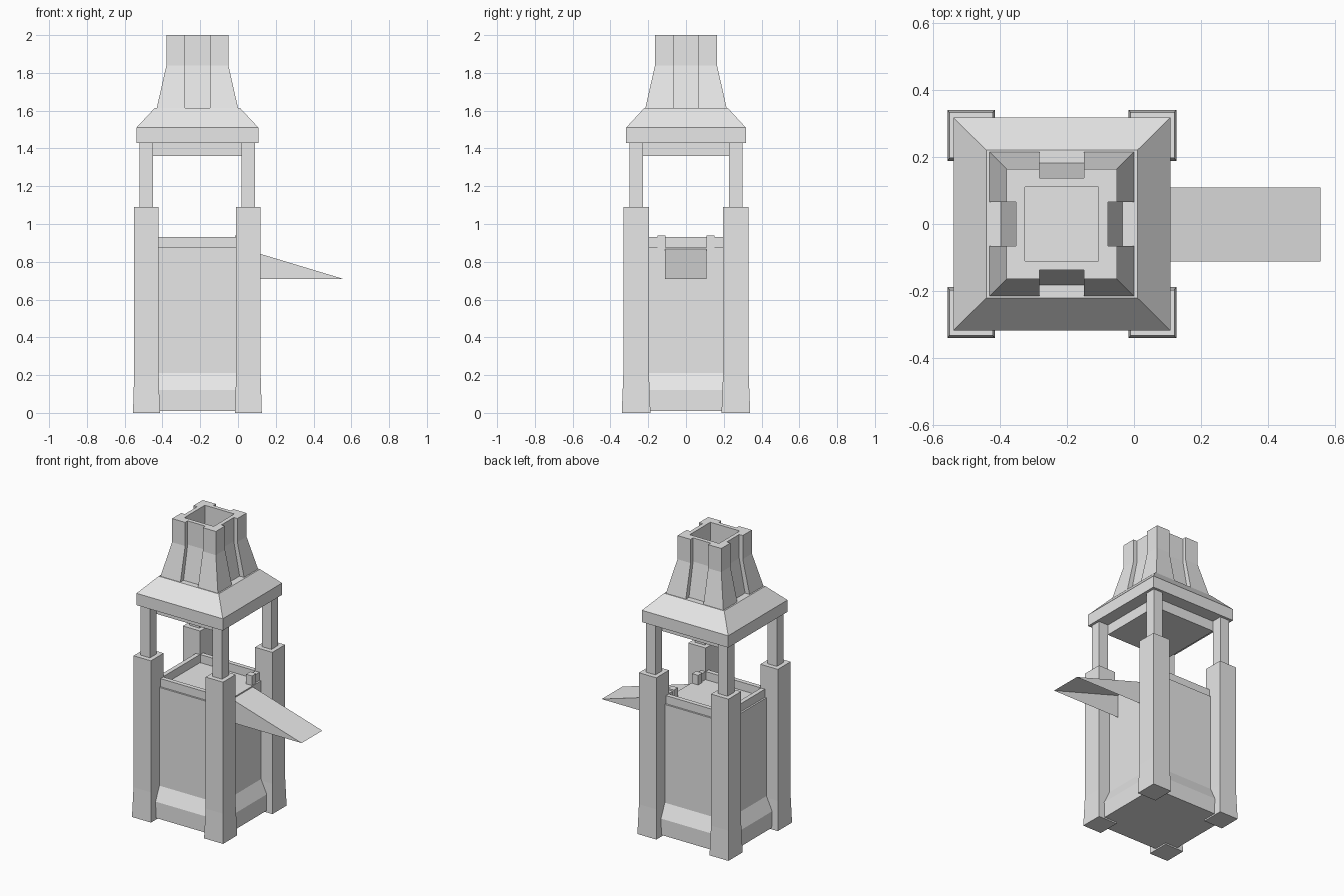
import bpy
import bmesh

cube = bpy.data.objects.get("Cube")
if cube:
    bpy.data.objects.remove(cube, do_unlink=True)

CX = -0.215  # tower axis

stone = bpy.data.materials.new("pale_grey_stone")
stone.use_nodes = True
GREY = (0.8, 0.8, 0.8, 1)
stone.diffuse_color = GREY
stone.node_tree.nodes["Principled BSDF"].inputs["Base Color"].default_value = GREY


def finish(name, bm):
    bmesh.ops.recalc_face_normals(bm, faces=bm.faces)
    mesh = bpy.data.meshes.new(name)
    bm.to_mesh(mesh)
    bm.free()
    mesh.materials.append(stone)
    obj = bpy.data.objects.new(name, mesh)
    bpy.context.collection.objects.link(obj)
    return obj


def loft(name, sections):
    """Join stacked outlines [(z, [(x, y), ...]), ...] into a closed solid."""
    bm = bmesh.new()
    rings = [[bm.verts.new((x, y, z)) for x, y in pts] for z, pts in sections]
    for low, high in zip(rings, rings[1:]):
        for i in range(len(low)):
            j = (i + 1) % len(low)
            bm.faces.new((low[i], low[j], high[j], high[i]))
    bm.faces.new(rings[0])
    bm.faces.new(rings[-1])
    return finish(name, bm)


def rect(cx, cy, hx, hy):
    return [(cx - hx, cy - hy), (cx + hx, cy - hy), (cx + hx, cy + hy), (cx - hx, cy + hy)]


def tower(name, levels, cx=CX, cy=0):
    """Rectangular tapered block from (z, half x, half y) levels."""
    return loft(name, [(z, rect(cx, cy, hx, hy)) for z, hx, hy in levels])


def box(name, x0, x1, y0, y1, z0, z1):
    return tower(name, [(z, (x1 - x0) / 2, (y1 - y0) / 2) for z in (z0, z1)],
                 (x0 + x1) / 2, (y0 + y1) / 2)


# Main body with a flared skirt
tower("body", [(0.01, 0.295, 0.285), (0.12, 0.295, 0.285), (0.21, 0.25, 0.24),
               (0.875, 0.25, 0.24)])

# Low parapet, open on the ramp side
RX, RY, T = 0.238, 0.228, 0.03
for side, sy in (("front", -1), ("back", 1)):
    y0, y1 = sorted((sy * RY, sy * (RY - T)))
    box(side + "_parapet", CX - RX, CX + RX, y0, y1, 0.87, 0.93)
    # Short wall and gate post beside the opening
    g0, g1 = sorted((sy * 0.13, sy * (RY - T)))
    box(side + "_gate_wall", CX + RX - T, CX + RX, g0, g1, 0.87, 0.93)
    box(side + "_gate_post", CX + 0.2, CX + 0.245, sy * 0.13 - 0.022, sy * 0.13 + 0.022, 0.86, 0.94)
box("right_parapet", CX - RX, CX - RX + T, T - RY, RY - T, 0.87, 0.93)

# Corner piers with slim upper posts
for xname, sx in (("left", 1), ("right", -1)):
    for yname, sy in (("front", -1), ("back", 1)):
        label = yname + "_" + xname
        px, py = CX + sx * 0.27, sy * 0.264
        tower(label + "_pier", [(0, 0.071, 0.076), (0.2, 0.065, 0.068), (1.09, 0.065, 0.068)], px, py)
        tower(label + "_post", [(1.08, 0.036, 0.036), (1.44, 0.036, 0.036)], px, py)

# Ramp: a thin wedge shell open underneath
bm = bmesh.new()
tip, base, top = [[bm.verts.new((x, y, z)) for y in (-0.112, 0.109)]
                  for x, z in ((0.555, 0.71), (0.005, 0.71), (0.005, 0.876))]
bm.faces.new((tip[0], tip[1], top[1], top[0]))
for i in (0, 1):
    bm.faces.new((tip[i], base[i], top[i]))
finish("ramp", bm)

# Roof: ceiling block, eaves and hipped slope
tower("ceiling", [(1.36, 0.236, 0.228), (1.44, 0.236, 0.228)])
tower("roof", [(1.43, 0.323, 0.317), (1.51, 0.323, 0.317), (1.615, 0.225, 0.22)])


# Chimney: tapered square with a groove up each side
def grooved(h, n, w=0.066):
    pts = []
    side = [(-h, -h), (-w, -h), (-w, -n), (w, -n), (w, -h)]
    for _ in range(4):
        pts += [(CX + x, y) for x, y in side]
        side = [(-y, x) for x, y in side]
    return pts


chimney = loft("chimney", [(1.61, grooved(0.216, 0.182)), (1.84, grooved(0.164, 0.137)),
                           (2.0, grooved(0.164, 0.137))])

# Square flue cut into the top
flue = box("flue_cutter", CX - 0.11, CX + 0.11, -0.11, 0.11, 1.65, 2.1)
flue.hide_render = True
flue.hide_set(True)
cut = chimney.modifiers.new("flue", "BOOLEAN")
cut.operation = "DIFFERENCE"
cut.solver = "EXACT"
cut.object = flue
